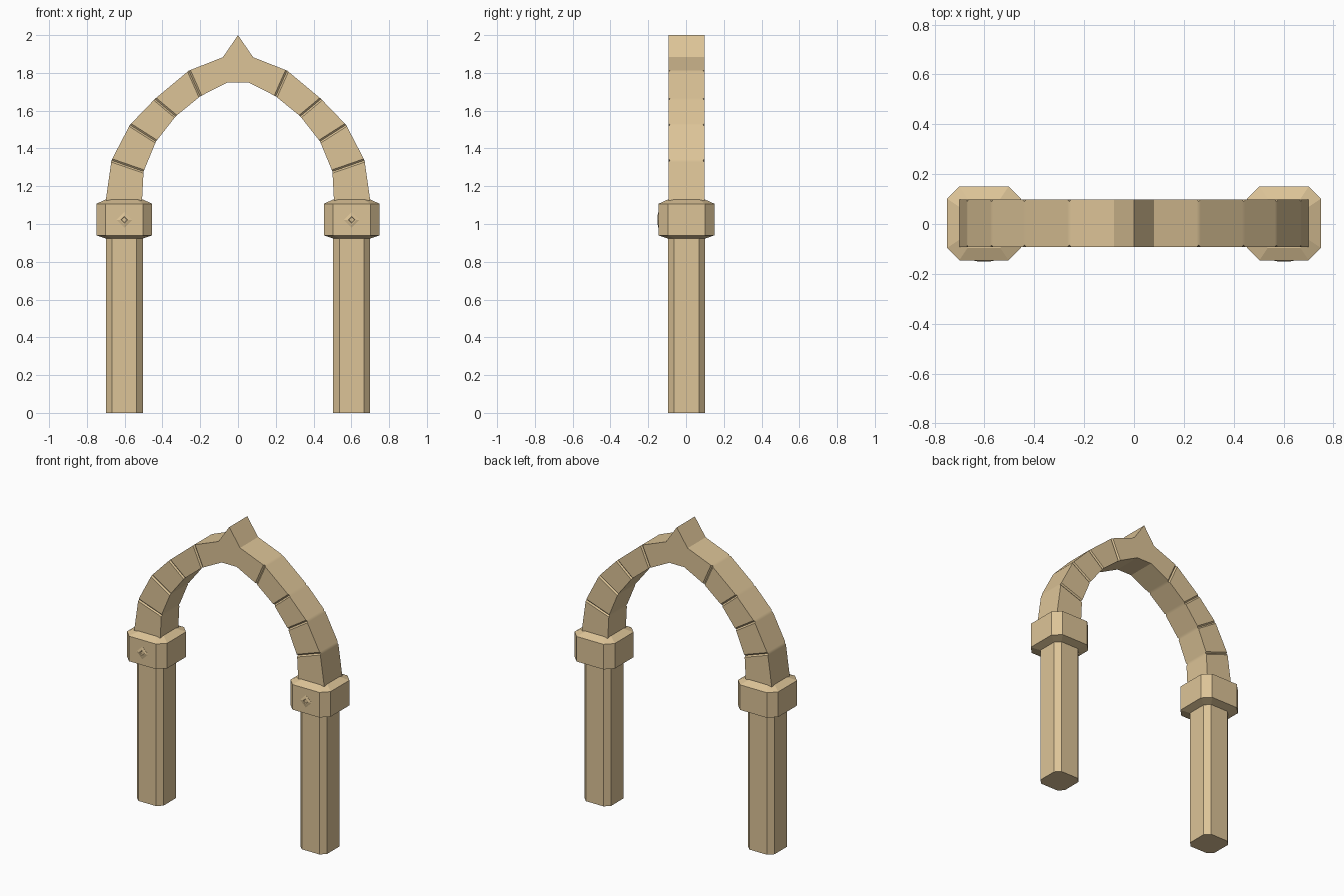
import bpy, bmesh, math
from mathutils import Vector

if "Cube" in bpy.data.objects:
    bpy.data.objects.remove(bpy.data.objects["Cube"])

stone = bpy.data.materials.new("sandstone")
stone.diffuse_color = (0.72, 0.55, 0.31, 1)
stone.use_nodes = True
stone.node_tree.nodes["Principled BSDF"].inputs["Base Color"].default_value = stone.diffuse_color
CY = 0.0025   # stonework sits slightly back so the front ornaments centre the model
PX = -0.602   # column axis
DEPTH = 0.095 # half depth of the arch


def loft(name, rings, mirror=True, smooth=False):
    """Skin a list of equal-length vertex rings, cap both ends, mirror in x."""
    bm = bmesh.new()
    loops = [[bm.verts.new(p) for p in ring] for ring in rings]
    n = len(loops[0])
    for a, b in zip(loops, loops[1:]):
        for i in range(n):
            j = (i + 1) % n
            bm.faces.new((a[i], a[j], b[j], b[i]))
    bm.faces.new(loops[0])
    bm.faces.new(loops[-1])
    bmesh.ops.recalc_face_normals(bm, faces=bm.faces)
    me = bpy.data.meshes.new(name)
    bm.to_mesh(me)
    bm.free()
    me.materials.append(stone)
    ob = bpy.data.objects.new(name, me)
    bpy.context.collection.objects.link(ob)
    if smooth:
        bpy.context.view_layer.objects.active = ob
        ob.select_set(True)
        bpy.ops.object.shade_smooth_by_angle(angle=math.radians(30))
        ob.select_set(False)
    if mirror:
        mod = ob.modifiers.new("mirror", "MIRROR")
        mod.use_mirror_merge = False
    return ob


def octagon(half, z):
    """Square ring with chamfered corners (chamfer is a third of the half width)."""
    c = half * 2 / 3
    pts = [(half, -c), (half, c), (c, half), (-c, half),
           (-half, c), (-half, -c), (-c, -half), (c, -half)]
    return [(PX + x, CY + y, z) for x, y in pts]


# Columns and their capitals
loft("column_shaft", [octagon(0.098, 0), octagon(0.098, 0.93)])
loft("capital", [octagon(0.098, 0.923), octagon(0.148, 0.94),
                 octagon(0.148, 1.107), octagon(0.098, 1.13)])


# Diamond ornament on the front of each capital: raised rim around a small pit
def diamond(r, y):
    return [(PX + r * dx, y, 1.022 + r * dz)
            for dx, dz in ((1, 0), (0, 1), (-1, 0), (0, -1))]


front = CY - 0.148
loft("capital_ornament", [diamond(0.042, front + 0.01), diamond(0.042, front - 0.001),
                          diamond(0.024, front - 0.005), diamond(0.018, front - 0.005),
                          diamond(0.012, front + 0.003)])

# Arch blocks: (outer x, z, inner x, z) at each joint, from capital to keystone
joints = [(-0.70, 1.125, -0.508, 1.125), (-0.67, 1.337, -0.50, 1.278),
          (-0.572, 1.525, -0.434, 1.437), (-0.44, 1.662, -0.33, 1.57),
          (-0.26, 1.812, -0.20, 1.676), (-0.08, 1.883, -0.055, 1.75)]
pairs = [(Vector((a, b)), Vector((c, d))) for a, b, c, d in joints]


def section(o, i, d):
    return [(p.x, CY + y, p.y) for p, y in ((o, -d), (i, -d), (i, d), (o, d))]


def shifted(k, other, dist=0.009):
    """Joint k moved a little way towards a neighbouring joint."""
    return [a + (b - a).normalized() * dist for a, b in zip(pairs[k], pairs[other])]


# Each joint between blocks becomes a shallow V groove on the front and back
rings = [section(*pairs[0], DEPTH)]
for k in range(1, len(pairs) - 1):
    rings += [section(*shifted(k, k - 1), DEPTH),
              section(*pairs[k], DEPTH - 0.008),
              section(*shifted(k, k + 1), DEPTH)]
rings.append(section(*pairs[-1], DEPTH))
loft("arch_blocks", rings, smooth=True)

# Pointed keystone
key = [(-0.055, 1.75), (0.055, 1.75), (0.08, 1.883), (0, 2.0), (-0.08, 1.883)]
loft("keystone", [[(x, CY + y, z) for x, z in key] for y in (-DEPTH, DEPTH)], mirror=False)
